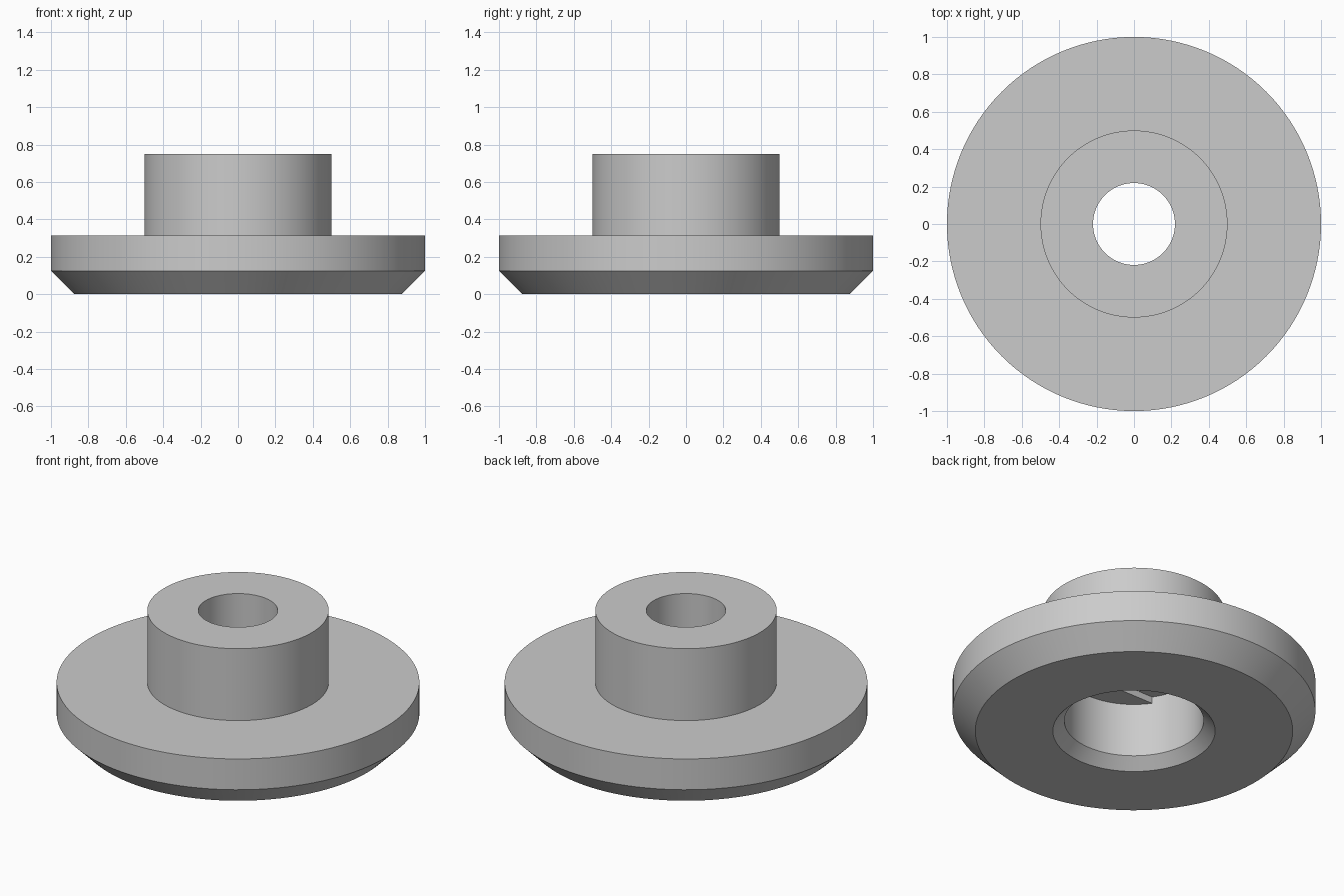
import bpy
import bmesh
from math import radians
from mathutils import Matrix

cube = bpy.data.objects.get("Cube")
if cube:
    bpy.data.objects.remove(cube, do_unlink=True)

SEGMENTS = 128
BORE = 0.219
TOP = 0.75


def make_object(name, bm):
    bmesh.ops.recalc_face_normals(bm, faces=bm.faces)
    mesh = bpy.data.meshes.new(name)
    bm.to_mesh(mesh)
    bm.free()
    obj = bpy.data.objects.new(name, mesh)
    bpy.context.collection.objects.link(obj)
    return obj


def lathe(name, profile):
    """Solid of revolution from (radius, height) points, capped at both ends."""
    bm = bmesh.new()
    verts = [bm.verts.new((r, 0, z)) for r, z in profile]
    edges = [bm.edges.new(pair) for pair in zip(verts, verts[1:])]
    bmesh.ops.spin(bm, geom=verts + edges, cent=(0, 0, 0), axis=(0, 0, 1),
                   angle=radians(360), steps=SEGMENTS, use_merge=True)
    bmesh.ops.remove_doubles(bm, verts=bm.verts, dist=1e-5)
    bmesh.ops.holes_fill(bm, edges=[e for e in bm.edges if e.is_boundary], sides=0)
    return make_object(name, bm)


def box(name, center, size):
    bm = bmesh.new()
    bmesh.ops.create_cube(bm, size=1, matrix=Matrix.Translation(center) @ Matrix.Diagonal((*size, 1)))
    return make_object(name, bm)


def cut(target, cutter):
    cutter.hide_render = True
    mod = target.modifiers.new("cut", "BOOLEAN")
    mod.operation, mod.solver, mod.object = "DIFFERENCE", "EXACT", cutter
    bpy.context.view_layer.objects.active = target
    bpy.ops.object.modifier_apply(modifier=mod.name)
    bpy.data.objects.remove(cutter, do_unlink=True)


# Flange with chamfered lower rim and raised hub
body = lathe("flanged_hub", [(0.875, 0), (1, 0.125), (1, 0.3125),
                             (0.5, 0.3125), (0.5, TOP)])

# Chamfered counterbore whose ceiling has a ledge on each side of a slot
pocket = lathe("pocket_cutter", [(0.51, -0.0625), (0.384, 0.0635), (0.384, 0.43)])
for side in (-1, 1):
    cut(pocket, box("ledge", (0, side * 0.72, 0.89), (2, 1, 1)))
cut(body, pocket)

# Square step above the slot, then the through bore
cut(body, box("square_cutter", (0, 0, 0.37), (0.439, 0.439, 0.2)))
cut(body, lathe("bore_cutter", [(BORE, 0.3), (BORE, TOP + 0.1)]))

# Plain grey finish
grey = bpy.data.materials.new("plain_grey")
color = (0.6, 0.6, 0.6, 1)
grey.use_nodes = True
grey.diffuse_color = color
grey.node_tree.nodes["Principled BSDF"].inputs["Base Color"].default_value = color
body.data.materials.clear()
body.data.materials.append(grey)

# Smooth round walls with crisp edges
bpy.ops.object.select_all(action="DESELECT")
body.select_set(True)
bpy.context.view_layer.objects.active = body
bpy.ops.object.shade_smooth_by_angle(angle=radians(30))
